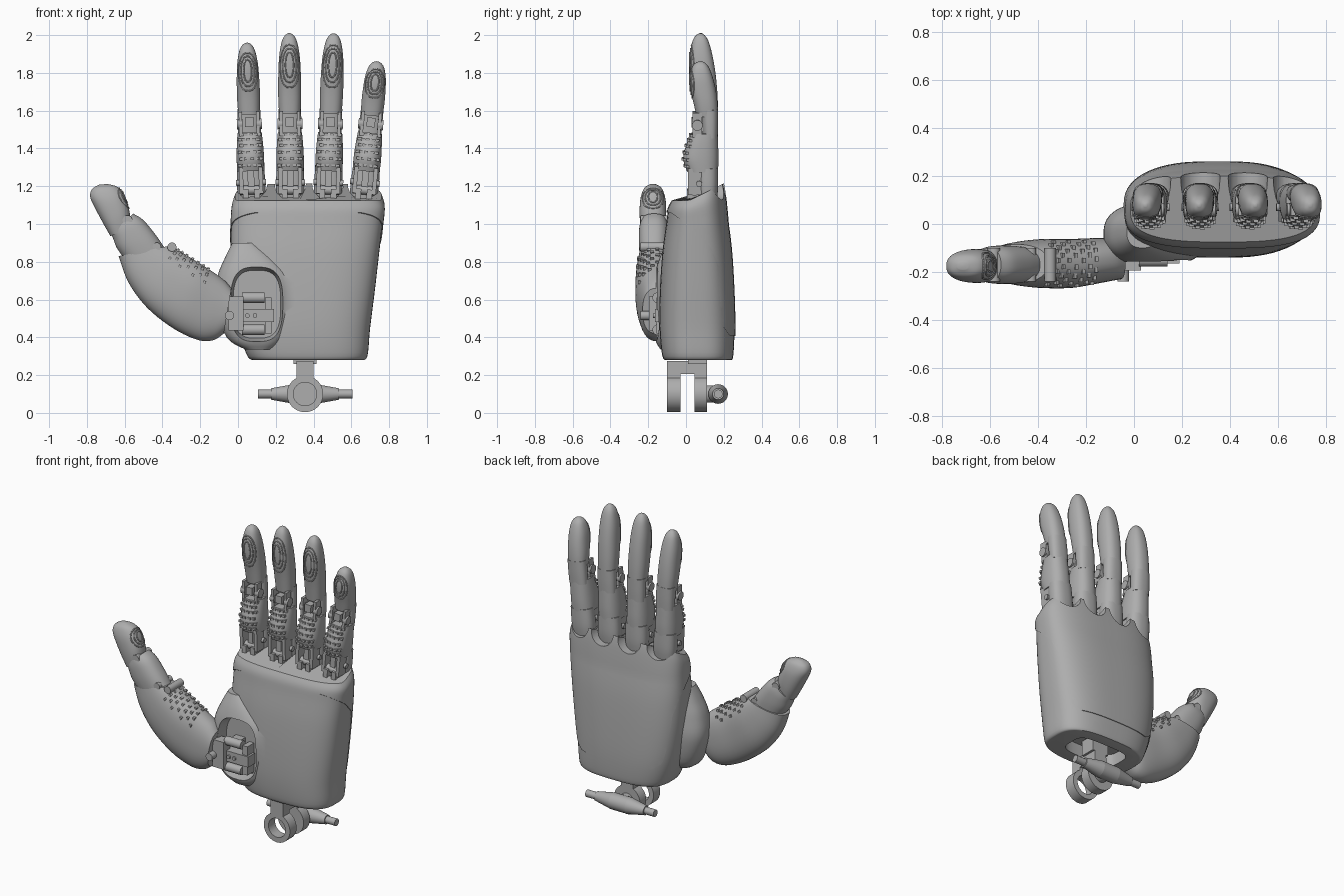
import bpy, bmesh, math
from mathutils import Vector as V, Matrix

cube = bpy.data.objects.get("Cube")
if cube:
    bpy.data.objects.remove(cube)

mat = bpy.data.materials.new("matte_grey")
mat.use_nodes = True
GREY = (0.42, 0.42, 0.42, 1)
mat.diffuse_color = GREY
mat.node_tree.nodes["Principled BSDF"].inputs["Base Color"].default_value = GREY
X, Y, Z = V((1, 0, 0)), V((0, 1, 0)), V((0, 0, 1))


def finish(name, bm, angle=35):
    bmesh.ops.recalc_face_normals(bm, faces=bm.faces)
    me = bpy.data.meshes.new(name)
    bm.to_mesh(me)
    bm.free()
    me.materials.append(mat)
    ob = bpy.data.objects.new(name, me)
    bpy.context.collection.objects.link(ob)
    smooth(ob, angle)
    return ob


def smooth(ob, angle=35):
    bpy.ops.object.select_all(action='DESELECT')
    ob.select_set(True)
    bpy.context.view_layer.objects.active = ob
    bpy.ops.object.shade_smooth_by_angle(angle=math.radians(angle))


def boolean(ob, other, op):
    other.hide_render = True
    mod = ob.modifiers.new("cut", 'BOOLEAN')
    mod.operation, mod.solver, mod.object = op, 'EXACT', other
    bpy.context.view_layer.objects.active = ob
    bpy.ops.object.modifier_apply(modifier=mod.name)
    bpy.data.objects.remove(other)
    smooth(ob)


# Sections are (centre, half axis u, half axis v), blended by a spline
def upright(z, xl, xr, yf, yb):
    return V(((xl + xr) / 2, (yf + yb) / 2, z)), X * (xr - xl) / 2, Y * (yb - yf) / 2


def section(rings, t):
    i = min(int(t), len(rings) - 2)
    f = t - i
    a, b, c, d = (rings[max(0, min(len(rings) - 1, i + k))] for k in (-1, 0, 1, 2))
    return [q + (r - p) * f / 2 + (p - q * 2.5 + r * 2 - s * .5) * f * f
            + (q * 1.5 - p * .5 - r * 1.5 + s * .5) * f ** 3 for p, q, r, s in zip(a, b, c, d)]


def surface(rings, t, a, power):
    c, u, v = section(rings, t)
    k = lambda w: math.copysign(abs(w) ** (2 / power), w)
    return c + u * k(math.cos(a)) + v * k(math.sin(a))


def loft(name, rings, power=2.4, n=40, steps=5):
    bm = bmesh.new()
    total = (len(rings) - 1) * steps
    loops = [[bm.verts.new(surface(rings, j / steps, math.tau * (i + .5) / n, power)) for i in range(n)]
             for j in range(total + 1)]
    for a, b in zip(loops, loops[1:]):
        for i in range(n):
            bm.faces.new((a[i], a[i - 1], b[i - 1], b[i]))
    bm.faces.new(loops[0])
    bm.faces.new(loops[-1])
    return finish(name, bm)


def box(bm, c, size, m=Matrix()):
    bmesh.ops.create_cube(bm, size=1, matrix=m @ Matrix.Translation(c) @ Matrix.Diagonal((*size, 1)))


def rod(bm, p, q, r, r2=None, m=Matrix(), n=24):
    p, q = V(p), V(q)
    rot = Z.rotation_difference(q - p).to_matrix().to_4x4()
    bmesh.ops.create_cone(bm, cap_ends=True, segments=n, radius1=r, radius2=r if r2 is None else r2,
                          depth=(q - p).length, matrix=m @ Matrix.Translation((p + q) / 2) @ rot)


# Grip pegs in brick rows, and nested ridges, on the -v side of a loft
def pegs(name, rings, t0, t1, rows=6, cols=5, power=2.4):
    bm = bmesh.new()
    for r in range(rows):
        t = t0 + (t1 - t0) * r / (rows - 1)
        c, u, v = section(rings, t)
        axes = Matrix((u.normalized(), v.normalized(), u.cross(v).normalized())).transposed().to_4x4()
        for k in range(cols):
            a = -math.pi / 2 + (k - cols / 2 + .25 + .5 * (r % 2)) * .36
            box(bm, (0, 0, 0), (.02, .016, .014), Matrix.Translation(surface(rings, t, a, power)) @ axes)
    finish(name, bm)


def ridges(name, rings, t, dt, da, power=2.4):
    cu = bpy.data.curves.new(name, 'CURVE')
    cu.dimensions, cu.bevel_depth, cu.bevel_resolution = '3D', .004, 1
    for k in (1, .66, .33):
        sp = cu.splines.new('POLY')
        sp.points.add(31)
        sp.use_cyclic_u = True
        for i, pt in enumerate(sp.points):
            w = math.tau * i / 32
            p = surface(rings, t + dt * (.35 + .65 * k) * math.sin(w),
                        -math.pi / 2 + da * k * math.cos(w), power)
            pt.co = (*p, 1)
    cu.materials.append(mat)
    bpy.context.collection.objects.link(bpy.data.objects.new(name, cu))


# Palm hull with a raised back rim scalloped around each finger
FINGERS = {"index": (.072, -.03, .40), "middle": (.277, -.006, .45),
           "ring": (.475, .036, .45), "little": (.663, .1, .305)}
PALM = [upright(*r) for r in (
    (.28, .09, .655, -.10, .235), (.30, .05, .685, -.125, .25), (.45, .0, .70, -.14, .257),
    (.65, -.03, .725, -.138, .252), (.85, -.04, .748, -.125, .24), (1.0, -.035, .765, -.105, .222),
    (1.08, -.028, .772, -.093, .208), (1.125, -.01, .755, -.07, .195))]


def hull(name, grow):
    ob = loft(name, [(c, u + u.normalized() * grow, v + v.normalized() * grow) for c, u, v in PALM], 2.9, 64)
    for v in ob.data.vertices:
        lift = max(0, min(1, (v.co.z - 1.0) / .12))
        v.co.z += lift * .085 * max(0, (v.co.y - .02) / .17)
    bm = bmesh.new()
    for x, _, _ in FINGERS.values():
        rod(bm, (x, .03, 1.21), (x, .4, 1.21), .082)
    boolean(ob, finish("scallops", bm), 'DIFFERENCE')
    return ob


palm = hull("palm", 0)
mound = loft("thumb_mound", [upright(*r) for r in (
    (.335, .04, .18, -.135, -.02), (.40, -.06, .25, -.165, .06), (.58, -.125, .305, -.176, .09),
    (.72, -.11, .29, -.168, .08), (.82, -.07, .2, -.14, .06), (.90, -.03, .1, -.10, .04))], 2.5)
boolean(palm, mound, 'UNION')
socket = loft("socket", [(V((.1, y, .575)), X * .14 * k, Z * .2 * k)
                         for y, k in ((-.3, 1.05), (-.2, 1.03), (-.085, .9))], 3)
boolean(palm, socket, 'DIFFERENCE')
pocket = loft("pocket", [upright(z, .17, .55, -.03, .17) for z in (.2, .3, .36)], 4)
boolean(palm, pocket, 'DIFFERENCE')

# Cover over the knuckles and the back
cover = hull("back_cover", .005)
bm = bmesh.new()
side = [(-.3, 1.06), (-.08, 1.06), (.03, .98), (.12, .89), (.165, .78), (.18, .6), (.195, .46),
        (.23, .41), (.4, .40), (.4, 1.4), (-.3, 1.4)]
face = bm.faces.new([bm.verts.new((-.3, y, z)) for y, z in side])
new = bmesh.ops.extrude_face_region(bm, geom=[face])["geom"]
bmesh.ops.translate(bm, vec=X * 1.4, verts=[g for g in new if isinstance(g, bmesh.types.BMVert)])
boolean(cover, finish("cover_shape", bm), 'INTERSECT')

# Fingers
for name, (x, tilt, d) in FINGERS.items():
    m = Matrix.Translation((x, .09, 1.13)) @ Matrix.Rotation(tilt, 4, 'Y')
    m3 = m.to_3x3()

    def local(*rows):
        return [(m @ c, m3 @ u, m3 @ v) for c, u, v in (upright(z, -w, w, f, b) for z, w, f, b in rows)]

    lower = local((.15, .072, -.085, .08), (.22, .073, -.105, .082), (.30, .069, -.085, .08),
                  (.355, .064, -.06, .078))
    loft(name + "_lower_segment", lower)
    loft(name + "_knuckle_shell", local((-.03, .066, -.02, .07), (.06, .075, -.03, .08), (.17, .072, -.03, .08)))
    loft(name + "_joint_shell", local((.33, .06, 0, .078), (.40, .061, -.005, .08), (.48, .06, -.01, .08)))
    tip = local(*((.43 + d * t, w, f, b) for t, w, f, b in (
        (.05, .057, -.035, .08), (.27, .061, -.05, .077), (.5, .060, -.068, .068), (.72, .055, -.072, .052),
        (.89, .042, -.058, .032), (.97, .025, -.04, .012), (1, .006, -.018, -.006))))
    loft(name + "_tip", tip)
    pegs(name + "_grip_pegs", lower, .5, 2.7)
    ridges(name + "_tip_ridges", tip, 2.6, 1.2, .95)

    # Clevis hinges at the knuckle and the middle joint
    bm = bmesh.new()
    for s in (-1, 1):
        box(bm, (s * .052, -.04, .10), (.022, .08, .14), m)
        box(bm, (s * .03, -.055, .02), (.03, .06, .07), m)
        box(bm, (s * .046, -.03, .40), (.018, .05, .13), m)
        rod(bm, (s * .036, -.03, .40), (s * .066, -.03, .40), .028, m=m)
        rod(bm, (s * .06, -.02, .09), (s * .079, -.02, .09), .016, m=m)
    rod(bm, (-.06, -.045, .05), (.06, -.045, .05), .024, m=m)
    box(bm, (0, -.03, .11), (.035, .06, .12), m)
    box(bm, (0, -.035, .41), (.045, .05, .05), m)
    finish(name + "_hinges", bm)

# Thumb: sections run from the outer edge to the inner (pad) edge
def edge(ax, az, bx, bz, h, y=-.165):
    a, b = V((ax, y, az)), V((bx, y, bz))
    return (a + b) / 2, Y * h, (a - b) / 2


base = [edge(*r) for r in (
    (-.075, .42, -.035, .66, .075, -.155), (-.13, .385, -.07, .70, .088, -.15), (-.21, .385, -.13, .745, .096, -.155),
    (-.34, .445, -.2, .79, .102), (-.48, .555, -.28, .84, .102), (-.58, .69, -.335, .875, .092),
    (-.632, .83, -.36, .885, .08))]
middle = [edge(*r, -.17) for r in ((-.59, .80, -.38, .86, .075), (-.64, .87, -.43, .935, .08),
                                  (-.66, .92, -.50, 1.02, .078), (-.672, .95, -.555, 1.055, .07))]
thumb_tip = [edge(*r, -.175) for r in (
    (-.675, .935, -.565, .99, .062), (-.712, 1.0, -.575, 1.07, .07), (-.76, 1.09, -.592, 1.13, .069),
    (-.783, 1.145, -.61, 1.17, .06), (-.772, 1.185, -.645, 1.2, .043), (-.735, 1.208, -.695, 1.212, .015))]
loft("thumb_base", base)
loft("thumb_middle", middle)
loft("thumb_tip", thumb_tip)
pegs("thumb_grip_pegs", base, 2.4, 4.6, 7, 6)
ridges("thumb_tip_ridges", thumb_tip, 2.4, 1.2, .9)
bm = bmesh.new()
for px, pz, r in ((-.585, 1.02, .026), (-.43, .88, .022), (-.46, .835, .02), (-.35, .878, .024)):
    rod(bm, (px, -.24, pz), (px, -.10, pz), r)
finish("thumb_pins", bm)

# Thumb drive inside the socket
bm = bmesh.new()
for z in (.44, .61):
    rod(bm, (.02, -.15, z), (.14, -.15, z), .028)
    box(bm, (.08, -.11, z), (.07, .08, .04))
box(bm, (.1, -.13, .515), (.18, .07, .07))
box(bm, (.16, -.12, .515), (.035, .07, .19))
box(bm, (-.01, -.16, .525), (.08, .07, .18))
rod(bm, (-.045, -.24, .515), (-.045, -.1, .515), .024)
for px in (.05, .09):
    rod(bm, (px, -.175, .515), (px, -.15, .515), .012)
finish("thumb_drive", bm)

# Wrist fork with a ring in front and a tapered axle behind
WX, WZ = .355, .1
bm = bmesh.new()
box(bm, (WX, .005, .24), (.09, .21, .07))
box(bm, (WX, .06, .33), (.12, .1, .14))
box(bm, (WX, -.065, .205), (.09, .07, .07))
box(bm, (WX, .078, .17), (.09, .065, .14))
rod(bm, (WX, .045, WZ), (WX, .11, WZ), .095, n=40)
rod(bm, (WX, .1, WZ), (WX, .17, WZ), .045)
finish("wrist_fork", bm)

bm = bmesh.new()
rod(bm, (WX, -.1, WZ), (WX, -.03, WZ), .096, n=40)
ring = finish("wrist_ring", bm)
bm = bmesh.new()
rod(bm, (WX, -.2, WZ), (WX, .01, WZ), .062, n=40)
boolean(ring, finish("ring_bore", bm), 'DIFFERENCE')

bm = bmesh.new()
for s in (-1, 1):
    at = lambda o: (WX + s * o, .17, WZ)
    rod(bm, at(0), at(.06), .052)
    rod(bm, at(.06), at(.18), .052, .03)
    rod(bm, at(.18), at(.25), .023)
finish("wrist_axle", bm)
